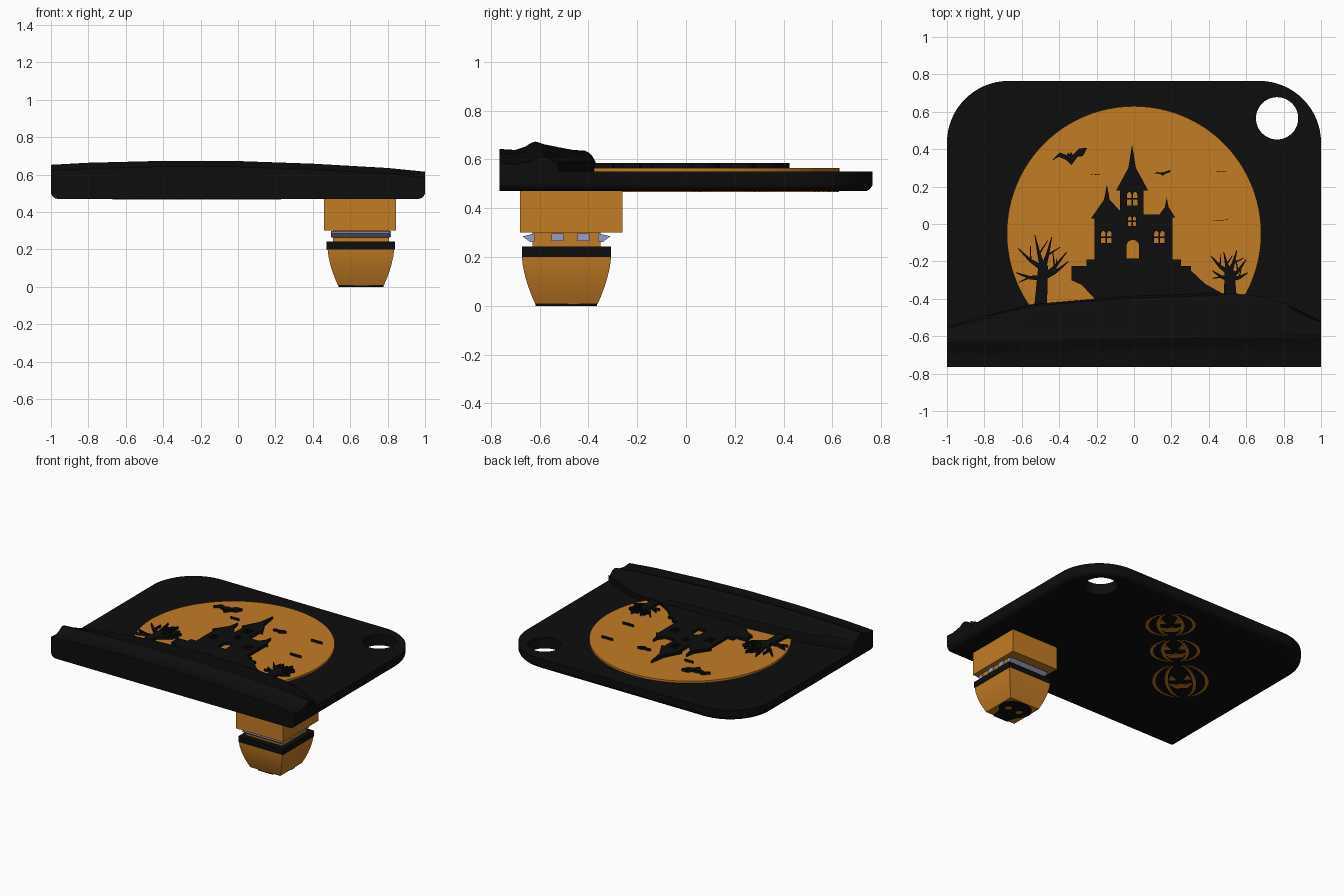
import bpy, bmesh, math
from mathutils import Vector

cube = bpy.data.objects.get("Cube")
if cube:
    bpy.data.objects.remove(cube, do_unlink=True)


def material(name, rgb):
    m = bpy.data.materials.new(name)
    m.use_nodes = True
    m.diffuse_color = (*rgb, 1)
    m.node_tree.nodes["Principled BSDF"].inputs["Base Color"].default_value = (*rgb, 1)
    return m


BLACK = material("black", (0.004, 0.004, 0.004))
ORANGE = material("orange", (0.54, 0.2, 0.018))
LILAC = material("lilac grey", (0.33, 0.33, 0.54))


def add_object(name, mesh, mat):
    mesh.materials.clear()
    mesh.materials.append(mat)
    ob = bpy.data.objects.new(name, mesh)
    bpy.context.scene.collection.objects.link(ob)
    return ob


def finish(name, bm, mat):
    bmesh.ops.recalc_face_normals(bm, faces=bm.faces)
    mesh = bpy.data.meshes.new(name)
    bm.to_mesh(mesh)
    bm.free()
    return add_object(name, mesh, mat)


def loft(name, rings, mat):
    """Skin a stack of equal-length point rings and cap both ends."""
    bm = bmesh.new()
    rows = [[bm.verts.new(p) for p in ring] for ring in rings]
    for a, b in zip(rows, rows[1:]):
        for i in range(len(a)):
            j = (i + 1) % len(a)
            bm.faces.new((a[i], a[j], b[j], b[i]))
    bm.faces.new(rows[0])
    bm.faces.new(rows[-1])
    return finish(name, bm, mat)


def prisms(name, polys, z0, z1, mat):
    """Flat outlines raised into separate solid plates in one mesh."""
    bm = bmesh.new()
    for poly in polys:
        low = [bm.verts.new((*p, z0)) for p in poly]
        top = [bm.verts.new((*p, z1)) for p in poly]
        bm.faces.new(low)
        bm.faces.new(top)
        for i in range(len(low)):
            j = (i + 1) % len(low)
            bm.faces.new((low[i], low[j], top[j], top[i]))
    return finish(name, bm, mat)


def pierced(name, loops, z0, z1, mat):
    """First loop is the outline, the others are holes through it."""
    cu = bpy.data.curves.new(name, "CURVE")
    cu.dimensions, cu.fill_mode, cu.extrude = "2D", "BOTH", (z1 - z0) / 2
    for loop in loops:
        sp = cu.splines.new("POLY")
        sp.points.add(len(loop) - 1)
        for pt, (x, y) in zip(sp.points, loop):
            pt.co = (x, y, 0, 1)
        sp.use_cyclic_u = True
    tmp = bpy.data.objects.new(name + "_curve", cu)
    bpy.context.scene.collection.objects.link(tmp)
    dg = bpy.context.evaluated_depsgraph_get()
    mesh = bpy.data.meshes.new_from_object(tmp.evaluated_get(dg))
    bpy.data.objects.remove(tmp, do_unlink=True)
    ob = add_object(name, mesh, mat)
    ob.location.z = (z0 + z1) / 2
    return ob


def arc(cx, cy, rx, ry, a0, a1, n):
    return [(cx + rx * math.cos(math.radians(a0 + (a1 - a0) * i / n)),
             cy + ry * math.sin(math.radians(a0 + (a1 - a0) * i / n))) for i in range(n + 1)]


def circle(cx, cy, rx, ry, n):
    return arc(cx, cy, rx, ry, 0, 360, n)[:-1]


def rect(x0, x1, y0, y1):
    return [(x0, y0), (x1, y0), (x1, y1), (x0, y1)]


def box(name, x0, x1, y0, y1, z0, z1, mat):
    return prisms(name, [rect(x0, x1, y0, y1)], z0, z1, mat)


def interp(pts, x):
    for (xa, ya), (xb, yb) in zip(pts, pts[1:]):
        if x <= xb:
            return ya + (yb - ya) * (x - xa) / (xb - xa)
    return pts[-1][1]


# Base plate: round back corners, softened lower edge, key ring hole
def plate_ring(inset, z):
    r, w, back = 0.33 - inset, 1 - inset, 0.765 - inset
    pts = [(-w, -0.765), (w, -0.765)] + arc(w - r, back - r, r, r, 0, 90, 16)
    pts += arc(-w + r, back - r, r, r, 90, 180, 16)
    return [(x, y, z) for x, y in pts]


levels = [(0.035 * (1 - math.sin(a)), 0.505 - 0.035 * math.cos(a))
          for a in [math.radians(d) for d in range(0, 91, 18)]]
plate = loft("base_plate", [plate_ring(d, z) for d, z in levels + [(0, 0.55)]], BLACK)
cutter = prisms("hole_cutter", [circle(0.765, 0.565, 0.113, 0.113, 48)], 0.4, 0.7, BLACK)
mod = plate.modifiers.new("ring_hole", "BOOLEAN")
mod.operation, mod.object, mod.solver = "DIFFERENCE", cutter, "EXACT"
dg = bpy.context.evaluated_depsgraph_get()
cut_mesh = bpy.data.meshes.new_from_object(plate.evaluated_get(dg))
plate.modifiers.clear()
plate.data = cut_mesh
bpy.data.objects.remove(cutter, do_unlink=True)

# Moon
prisms("moon", [circle(0, -0.05, 0.68, 0.68, 96)], 0.54, 0.565, ORANGE)

# Hill: ridge near the front, sloping back to a curved far edge
crest = [(-1, 0.652), (-0.8, 0.663), (-0.4, 0.673), (0, 0.672), (0.4, 0.658), (0.8, 0.635), (1, 0.615)]
far_edge = [(-1, -0.55), (-0.8, -0.49), (-0.55, -0.43), (-0.2, -0.40), (0, -0.385),
            (0.45, -0.37), (0.65, -0.38), (0.8, -0.42), (1, -0.52)]
slices = []
for i in range(41):
    x = -1 + i / 20
    h, e, r = interp(crest, x), interp(far_edge, x), -0.61 + 0.02 * x
    prof = [(-0.765, 0.5), (-0.765, h - 0.03), (-0.70, h - 0.034), (r - 0.04, h - 0.02),
            (r - 0.015, h - 0.004), (r, h), (r + 0.03, h - 0.01)]
    start = r + 0.03
    for t, drop in [(0.3, 0.022), (0.6, 0.033), (0.85, 0.036), (0.94, 0.045)]:
        prof.append((start + (e - start) * t, h - drop))
    prof += [(e, 0.59), (e, 0.5)]
    slices.append([(x, y, z) for y, z in prof])
hill = loft("hill", slices, BLACK)

# Castle silhouette with pierced windows and door
outline = [(-0.21, -0.45), (-0.21, -0.40), (-0.28, -0.325), (-0.335, -0.30), (-0.335, -0.225),
           (-0.255, -0.225), (-0.255, -0.19), (-0.21, -0.19), (-0.21, 0.03), (-0.23, 0.03),
           (-0.16, 0.13), (-0.145, 0.21), (-0.13, 0.13), (-0.075, 0.07), (-0.075, 0.18),
           (-0.095, 0.18), (-0.03, 0.3), (-0.01, 0.425), (0.01, 0.3), (0.075, 0.18), (0.052, 0.18),
           (0.052, 0.05), (0.135, 0.05), (0.165, 0.09), (0.175, 0.14), (0.185, 0.09), (0.22, 0.035),
           (0.205, 0.035), (0.205, -0.19), (0.25, -0.19), (0.25, -0.225), (0.305, -0.225),
           (0.305, -0.25), (0.38, -0.32), (0.47, -0.37), (0.47, -0.45)]
holes = [[(-0.04, -0.185), (0.027, -0.185)] + arc(-0.0065, -0.115, 0.0335, 0.03, 0, 180, 8)]
for cx, cy, w, h in [(-0.148, -0.07, 0.024, 0.032), (0.136, -0.07, 0.024, 0.032),
                     (-0.01, 0.135, 0.024, 0.036), (-0.01, 0.015, 0.017, 0.025)]:
    for s in (-1, 1):
        a, b = sorted((cx + s * 0.004, cx + s * (w + 0.004)))
        holes.append(rect(a, b, cy - h, cy - 0.004))
        holes.append([(a, cy + 0.004), (b, cy + 0.004)]
                     + arc((a + b) / 2, cy + h * 0.6, w / 2, h * 0.4, 0, 180, 5))
pierced("castle", [outline] + holes, 0.555, 0.585, BLACK)


# Bare trees: tapered limbs with side twigs
def limb(a, b, wa, wb):
    a, b = Vector(a), Vector(b)
    n = Vector((a.y - b.y, b.x - a.x)).normalized()
    return [tuple(p) for p in (a + n * wa, a - n * wa, b - n * wb, b + n * wb)]


def tree(name, base, fork, tips):
    limbs = [limb(base, fork, 0.034, 0.026)]
    base, fork = Vector(base), Vector(fork)
    for k, tip in enumerate(tips):
        tip = Vector(tip)
        root = base.lerp(fork, 0.7 if k % 2 else 0.92)
        mid = root.lerp(tip, 0.5) + Vector((0, -0.012))
        limbs += [limb(root, mid, 0.016, 0.009), limb(mid, tip, 0.009, 0.002)]
        side = (tip - mid).orthogonal() * (0.6 if k % 2 else -0.6)
        limbs.append(limb(mid, mid + (tip - mid) * 0.6 + side, 0.005, 0.0015))
    prisms(name, limbs, 0.555, 0.585, BLACK)


tree("left_tree", (-0.50, -0.45), (-0.485, -0.22),
     [(-0.62, -0.13), (-0.63, -0.26), (-0.53, -0.06), (-0.35, -0.20), (-0.44, -0.07), (-0.36, -0.15)])
tree("right_tree", (0.515, -0.39), (0.51, -0.25),
     [(0.41, -0.17), (0.42, -0.25), (0.48, -0.15), (0.61, -0.26), (0.55, -0.14), (0.6, -0.19)])

# Bats
wing = [(-1, -0.2), (-0.55, 0.35), (-0.15, 0.15), (-0.08, 0.35), (0, 0.2), (0.08, 0.35), (0.2, 0.2),
        (0.55, 0.6), (1, 0.65), (0.75, 0.1), (0.45, 0.05), (0.1, -0.5), (-0.2, -0.15), (-0.6, 0.05)]
bats = [[(cx + s * x, cy + s * y * f) for x, y in wing]
        for cx, cy, s, f in [(-0.345, 0.355, 0.095, 0.85), (0.15, 0.27, 0.048, 0.5),
                             (-0.21, 0.265, 0.035, 0.12), (0.45, 0.28, 0.045, 0.1), (0.46, 0.02, 0.045, 0.1)]]
prisms("bats", bats, 0.555, 0.585, BLACK)

# Stacked carved pumpkins inlaid on the underside, along the diagonal
inlay = []
for cv, rv, ru in [(-0.38, 0.22, 0.19), (0.03, 0.15, 0.17), (0.38, 0.15, 0.17)]:
    shapes = []
    for f in (-1, -0.55, 0.55, 1):
        outer = arc(0, 0, f * ru, rv, -70, 70, 10)
        inner = arc(0, 0, f * ru - math.copysign(0.022, f), rv, 70, -70, 10)
        shapes.append(outer + inner)
    for s in (-1, 1):
        shapes.append([(s * 0.025, 0.02), (s * 0.08, 0.02), (s * 0.055, 0.08)])
    shapes.append([(-0.08, -0.03), (-0.03, -0.05), (0, -0.035), (0.03, -0.05), (0.08, -0.03),
                   (0.04, -0.09), (-0.04, -0.09)])
    for shape in shapes:
        inlay.append([((v + cv - u - 0.28) * 0.7071, (v + cv + u + 0.28) * 0.7071) for u, v in shape])
prisms("underside_inlay", inlay, 0.466, 0.472, ORANGE)

# Hanging block and neck below the plate
CX, CY = 0.657, -0.49
box("socket_block", 0.46, 0.845, -0.68, -0.26, 0.3, 0.475, ORANGE)
box("neck", CX - 0.15, CX + 0.15, CY - 0.14, CY + 0.14, 0.23, 0.31, ORANGE)

# Pale clips around the neck
for s, side in ((-1, "front"), (1, "back")):
    loft(side + "_clip", [[(x, CY + s * 0.13, 0.262), (x, CY + s * 0.15, 0.262),
                           (x, CY + s * 0.18, 0.285), (x, CY + s * 0.13, 0.297)]
                          for x in (CX - 0.157, CX + 0.157)], LILAC)
studs = [rect(CX + s * 0.15 - 0.01, CX + s * 0.15 + 0.01, y - 0.024, y + 0.024)
         for s in (-1, 1) for y in (-0.527, -0.42)]
prisms("side_studs", studs, 0.265, 0.297, LILAC)

# Button cap: black band, bowed square body, dark end with a face
box("cap_band", CX - 0.183, CX + 0.183, CY - 0.183, CY + 0.183, 0.2, 0.243, BLACK)
body = [(0.128, 0.008), (0.142, 0.04), (0.157, 0.08), (0.169, 0.12), (0.178, 0.16), (0.183, 0.2)]
cap = loft("cap_body", [[(x, y, z) for x, y in rect(CX - w + 0.005, CX + w - 0.005, CY - w, CY + w)]
                        for w, z in body], ORANGE)
skull = [[(-0.06, -0.126), (0.06, -0.126), (0.07, -0.06)] + arc(0, 0.03, 0.12, 0.096, -40, 220, 20)
         + [(-0.07, -0.06)]]
eyes = [circle(s * 0.047, 0.015, 0.026, 0.03, 14) for s in (-1, 1)] + [[(-0.014, -0.05), (0.014, -0.05), (0, -0.02)]]
face = [[(CX + x, CY + y) for x, y in loop] for loop in skull + eyes]
pierced("cap_face", face, 0, 0.0095, BLACK)

# Smooth the rounded parts
for ob in (plate, hill, cap):
    bpy.ops.object.select_all(action="DESELECT")
    ob.select_set(True)
    bpy.context.view_layer.objects.active = ob
    bpy.ops.object.shade_smooth_by_angle(angle=math.radians(30))
